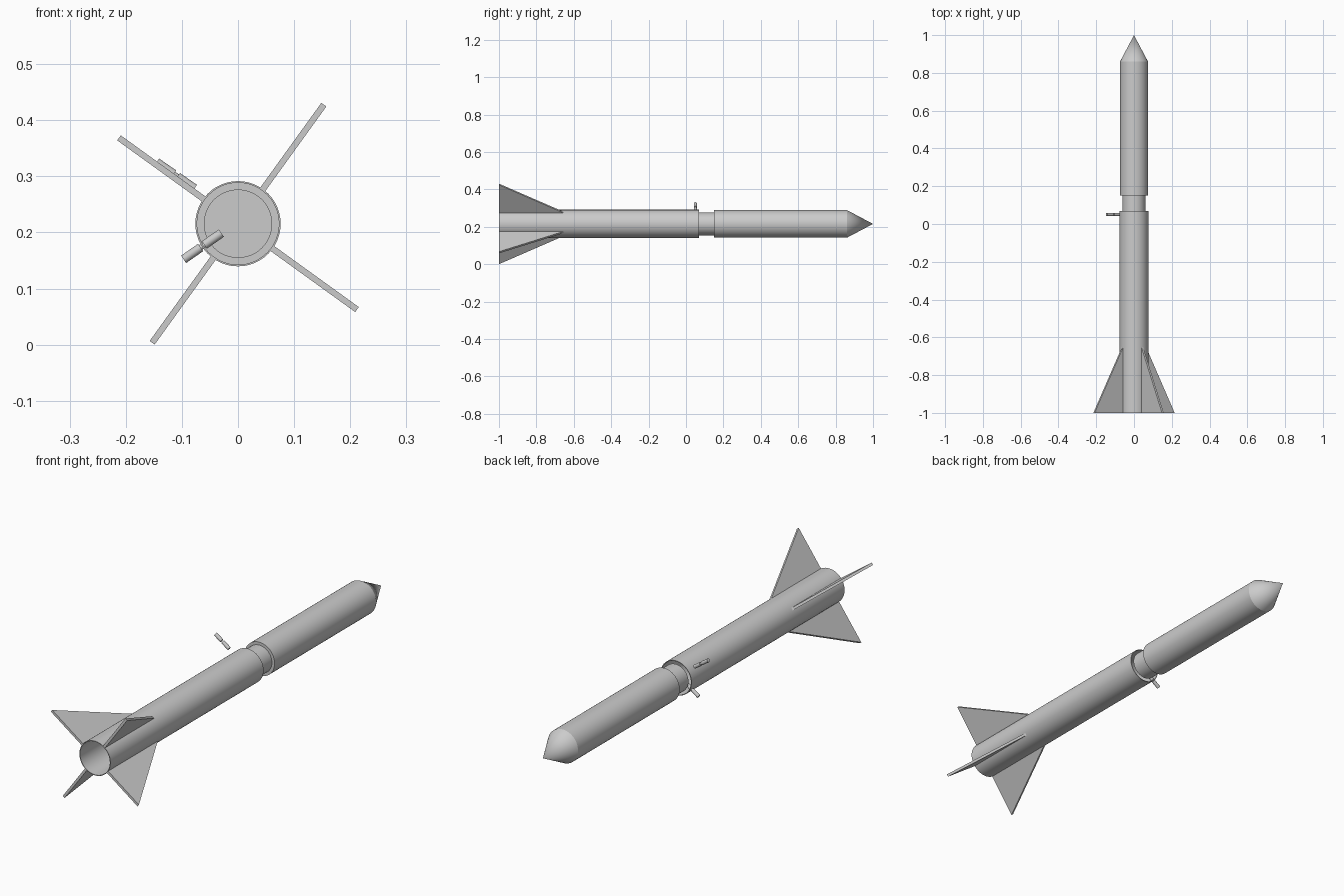
import bpy, bmesh, math
from mathutils import Vector, Matrix

if "Cube" in bpy.data.objects:
    bpy.data.objects.remove(bpy.data.objects["Cube"])

AXIS_Z = 0.2155      # height of the body axis
FIN_ANGLE = 54.2     # roll of the first fin, degrees


def finish(name, bm, matrix):
    bmesh.ops.remove_doubles(bm, verts=bm.verts, dist=1e-6)
    bmesh.ops.recalc_face_normals(bm, faces=bm.faces)
    mesh = bpy.data.meshes.new(name)
    bm.to_mesh(mesh)
    bm.free()
    obj = bpy.data.objects.new(name, mesh)
    bpy.context.collection.objects.link(obj)
    obj.matrix_world = matrix
    bpy.ops.object.select_all(action='DESELECT')
    obj.select_set(True)
    bpy.context.view_layer.objects.active = obj
    bpy.ops.object.shade_smooth_by_angle(angle=math.radians(25))
    return obj


def lathe(name, profile, start, direction, steps=48):
    """Spin (radius, distance) points around an axis from start along direction."""
    bm = bmesh.new()
    verts = [bm.verts.new((r, 0, d)) for r, d in profile]
    edges = [bm.edges.new(pair) for pair in zip(verts, verts[1:])]
    bmesh.ops.spin(bm, geom=verts + edges, cent=(0, 0, 0), axis=(0, 0, 1),
                   angle=math.tau, steps=steps, use_merge=True)
    rot = Vector(direction).to_track_quat('Z', 'Y').to_matrix().to_4x4()
    return finish(name, bm, Matrix.Translation(start) @ rot)


centre = (0, 0, AXIS_Z)
forward = (0, 1, 0)

# Hollow lower tube
lathe("lower_body_tube", [(0.076, -1), (0.076, 0.07), (0.073, 0.07),
                          (0.073, -1), (0.076, -1)], centre, forward)

# Narrow coupler joining the two halves
lathe("coupler", [(0, 0.07), (0.061, 0.07), (0.061, 0.15)], centre, forward)

# Upper tube and pointed nose
lathe("upper_body_tube", [(0, 0.15), (0.074, 0.15), (0.074, 0.86)], centre, forward)
lathe("nose_cone", [(0.074, 0.86), (0, 1.0)], centre, forward)

# Four triangular tail fins
for i in range(4):
    bm = bmesh.new()
    face = bm.faces.new([bm.verts.new(p) for p in
                         ((0.074, -1, -0.0055), (0.2615, -1, -0.0055),
                          (0.074, -0.65, -0.0055))])
    ext = bmesh.ops.extrude_face_region(bm, geom=[face])
    bmesh.ops.translate(bm, vec=(0, 0, 0.011),
                        verts=[v for v in ext["geom"] if isinstance(v, bmesh.types.BMVert)])
    roll = Matrix.Rotation(-math.radians(FIN_ANGLE + 90 * i), 4, 'Y')
    finish(f"tail_fin_{i + 1}", bm, Matrix.Translation(centre) @ roll)

# Two waisted pins near the joint: one pushed through the wall, one pulled out
pin = [(0, 0), (0.008, 0), (0.008, 0.037), (0.005, 0.037),
       (0.005, 0.045), (0.008, 0.045), (0.008, 0.082), (0, 0.082)]
lathe("inserted_pin", pin, (-0.097, 0.05, 0.152), (0.82, 0, 0.57), 24)
lathe("loose_pin", pin, (-0.145, 0.05, 0.325), (0.82, 0, -0.57), 24)
